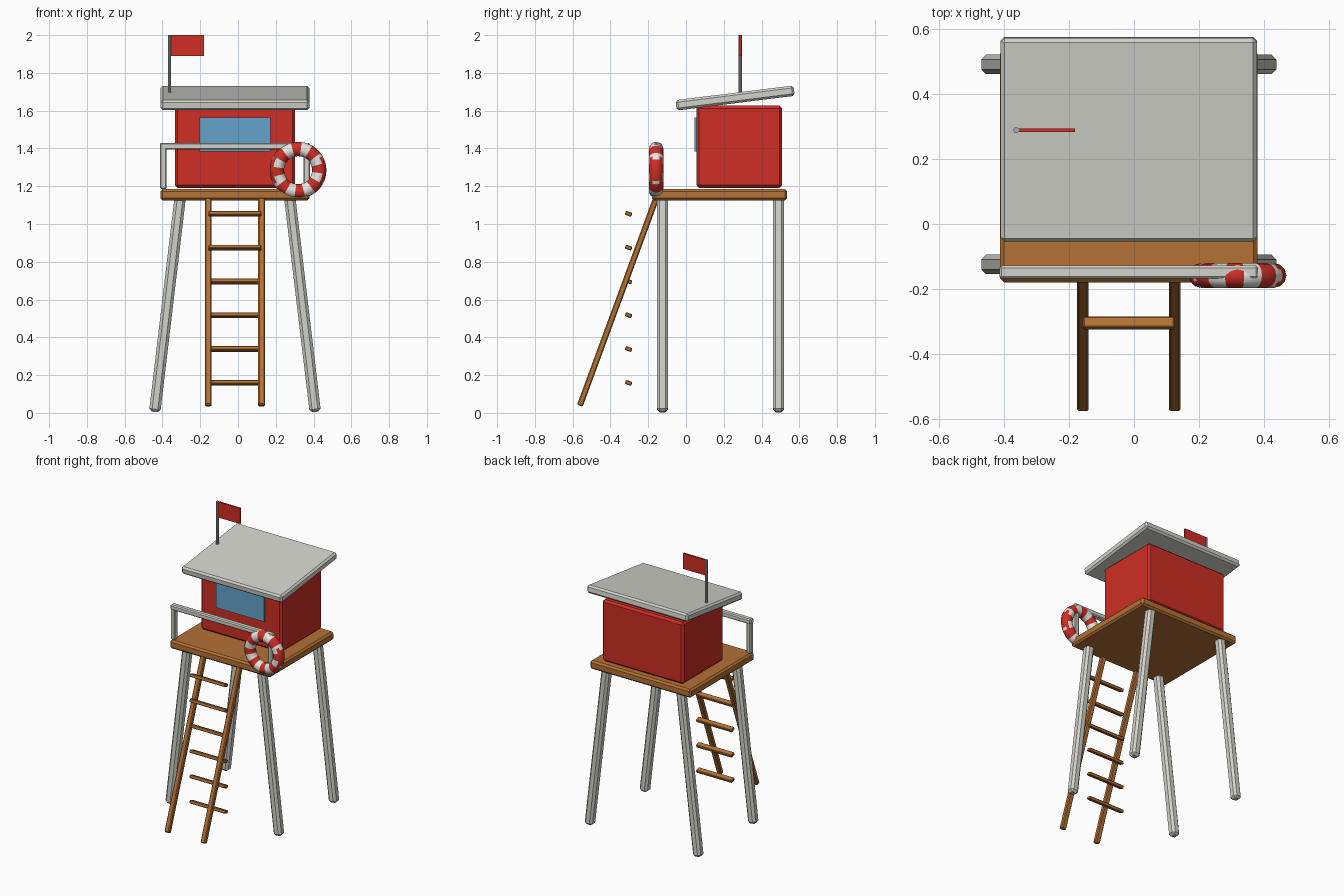
import bpy, bmesh, math
from mathutils import Vector, Matrix

if "Cube" in bpy.data.objects:
    bpy.data.objects.remove(bpy.data.objects["Cube"])


def mat(name, r, g, b):
    m = bpy.data.materials.new(name)
    m.diffuse_color = (r, g, b, 1)
    m.use_nodes = True
    m.node_tree.nodes["Principled BSDF"].inputs["Base Color"].default_value = m.diffuse_color
    return m


RED = mat("red paint", 0.62, 0.028, 0.018)
WHITE = mat("off white paint", 0.65, 0.65, 0.60)
RINGWHITE = mat("bright white", 0.80, 0.80, 0.77)
WOOD = mat("wood", 0.46, 0.165, 0.035)
GLASS = mat("blue glass", 0.13, 0.37, 0.60)
METAL = mat("grey metal", 0.42, 0.42, 0.42)
CX = -0.016  # tower centre in x


def add(name, bm, *mats):
    me = bpy.data.meshes.new(name)
    bm.to_mesh(me)
    bm.free()
    for m in mats:
        me.materials.append(m)
    ob = bpy.data.objects.new(name, me)
    bpy.context.collection.objects.link(ob)
    return ob


def box(name, centre, size, m, bevel=0.0, rot=None):
    bm = bmesh.new()
    bmesh.ops.create_cube(bm, size=1)
    bmesh.ops.scale(bm, vec=size, verts=bm.verts)
    if bevel:
        bmesh.ops.bevel(bm, geom=bm.edges[:], offset=bevel, segments=1,
                        affect='EDGES', profile=0.5)
    M = Matrix.Translation(centre)
    if rot:
        M = M @ rot.to_4x4()
    bmesh.ops.transform(bm, matrix=M, verts=bm.verts)
    return add(name, bm, m)


def beam(name, a, b, w, d, m, bevel):
    """Bevelled bar from a to b, kept square to x and y."""
    a, b = Vector(a), Vector(b)
    z = (b - a).normalized()
    x = Vector((0, 1, 0)).cross(z).normalized()
    rot = Matrix((x, z.cross(x), z)).transposed()
    return box(name, (a + b) / 2, (w, d, (b - a).length), m, bevel, rot)


# platform and four splayed legs
box("platform", (CX, 0.178, 1.155), (0.79, 0.715, 0.06), WOOD, 0.012)
for row, y in (("front", -0.124), ("back", 0.49)):
    for side, s in (("left", -1), ("right", 1)):
        beam(f"{row}_{side}_leg", (CX + s * 0.425, y, 0.005),
             (CX + s * 0.29, y, 1.14), 0.06, 0.06, WHITE, 0.015)

# hut, window and sloping roof
box("hut", (CX, 0.282, 1.409), (0.635, 0.455, 0.435), RED, 0.014)
box("window", (CX, 0.0505, 1.473), (0.376, 0.0095, 0.18), GLASS)
box("roof", (CX, 0.26, 1.667), (0.787, 0.63, 0.055), WHITE, 0.012,
    Matrix.Rotation(math.radians(7.1), 3, 'X'))

# front railing
box("rail_bar", (CX, -0.148, 1.412), (0.795, 0.04, 0.036), WHITE, 0.007)
for side, s in (("left", -1), ("right", 1)):
    box(f"rail_{side}_post", (CX + s * 0.38, -0.148, 1.298),
        (0.034, 0.036, 0.226), WHITE, 0.006)

# ladder, with rungs stacked vertically behind the rails
for side, s in (("left", -1), ("right", 1)):
    x = CX + s * 0.141
    beam(f"ladder_{side}_rail", (x, -0.562, 0.038), (x, -0.155, 1.145),
         0.036, 0.032, WOOD, 0.006)
tilt = Matrix.Rotation(math.radians(-20), 3, 'X')
for i in range(6):
    box(f"rung_{i + 1}", (CX, -0.304, 0.159 + i * 0.179),
        (0.28, 0.036, 0.022), WOOD, 0.004, tilt)

# flag pole and flag
bm = bmesh.new()
bmesh.ops.create_cone(bm, cap_ends=True, segments=10, radius1=0.009,
                      radius2=0.009, depth=0.34,
                      matrix=Matrix.Translation((-0.362, 0.288, 1.83)))
add("flag_pole", bm, METAL)
box("flag", (-0.268, 0.288, 1.945), (0.175, 0.012, 0.11), RED)

# striped life ring facing the front
N, K, R, r = 48, 12, 0.112, 0.038
bm = bmesh.new()
rings = []
for i in range(N):
    t = 2 * math.pi * i / N
    ring = []
    for k in range(K):
        p = 2 * math.pi * k / K
        d = R + r * math.cos(p)
        ring.append(bm.verts.new((0.318 + d * math.cos(t), -0.158 + r * math.sin(p),
                                  1.285 + d * math.sin(t))))
    rings.append(ring)
for i in range(N):
    for k in range(K):
        a, b = rings[i], rings[(i + 1) % N]
        f = bm.faces.new((a[k], a[(k + 1) % K], b[(k + 1) % K], b[k]))
        c = f.calc_center_median() - Vector((0.318, -0.158, 1.285))
        outer = Vector((c.x, c.z)).length > R + 0.6 * r
        wide = outer and abs(c.z) < 0.065          # broad patch on both outer sides
        f.material_index = 1 if (i + 1) % 6 < 3 or wide else 0
        f.smooth = True
bmesh.ops.recalc_face_normals(bm, faces=bm.faces)
add("life_ring", bm, RINGWHITE, RED)
